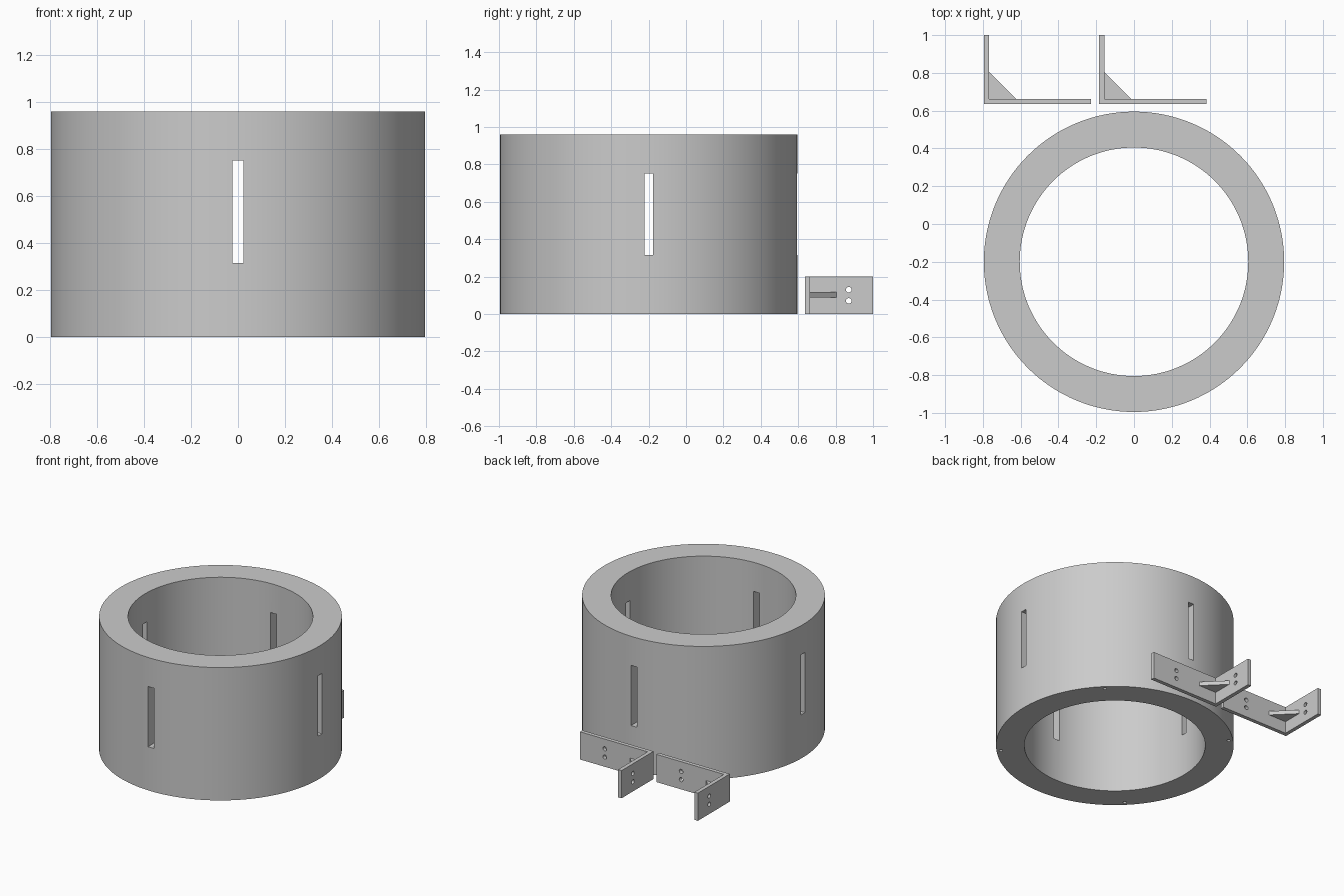
import bpy, math
from mathutils import Matrix

if "Cube" in bpy.data.objects:
    bpy.data.objects.remove(bpy.data.objects["Cube"])

grey = bpy.data.materials.new("plain grey")
grey.diffuse_color = (0.6, 0.6, 0.6, 1)
grey.use_nodes = True
grey.node_tree.nodes["Principled BSDF"].inputs["Base Color"].default_value = grey.diffuse_color

RING_Y, OUTER, INNER, HEIGHT = -0.2, 0.795, 0.605, 0.96


def box(name, lo, hi):
    c = [(a + b) / 2 for a, b in zip(lo, hi)]
    bpy.ops.mesh.primitive_cube_add(size=1, location=c)
    o = bpy.context.object
    o.name = name
    o.data.transform(Matrix.Diagonal([b - a for a, b in zip(lo, hi)] + [1]))
    return o


def rod(name, r, depth, loc, rot=(0, 0, 0), sides=24):
    bpy.ops.mesh.primitive_cylinder_add(vertices=sides, radius=r, depth=depth,
                                        location=loc, rotation=rot)
    o = bpy.context.object
    o.name = name
    return o


def prism(name, outline, z0, z1):
    n = len(outline)
    verts = [(x, y, z) for z in (z0, z1) for x, y in outline]
    faces = [tuple(reversed(range(n))), tuple(range(n, 2 * n))]
    faces += [(i, (i + 1) % n, n + (i + 1) % n, n + i) for i in range(n)]
    me = bpy.data.meshes.new(name)
    me.from_pydata(verts, [], faces)
    o = bpy.data.objects.new(name, me)
    bpy.context.collection.objects.link(o)
    return o


def cut(target, cutters):
    # Apply each boolean cut, then remove the cutter
    for c in cutters:
        m = target.modifiers.new("cut", 'BOOLEAN')
        m.operation, m.solver, m.object = 'DIFFERENCE', 'EXACT', c
        bpy.context.view_layer.objects.active = target
        bpy.ops.object.modifier_apply(modifier=m.name)
        bpy.data.objects.remove(c)


def finish(o):
    o.data.materials.clear()
    o.data.materials.append(grey)
    bpy.ops.object.select_all(action='DESELECT')
    o.select_set(True)
    bpy.context.view_layer.objects.active = o
    bpy.ops.object.shade_smooth_by_angle(angle=math.radians(30))


# Thick ring
ring = rod("ring", OUTER, HEIGHT, (0, RING_Y, HEIGHT / 2), sides=128)
cutters = [rod("bore", INNER, 2, (0, RING_Y, HEIGHT / 2), sides=128)]

# Two crossing bars make the four upright slots
cutters.append(box("slot_y", (-0.023, RING_Y - 1, 0.315), (0.023, RING_Y + 1, 0.75)))
cutters.append(box("slot_x", (-1, RING_Y - 0.023, 0.315), (1, RING_Y + 0.023, 0.75)))

# Four small blind holes in the underside, between the slots
for k in range(4):
    a = math.radians(45 + 90 * k)
    cutters.append(rod("pin_hole", 0.012, 0.2,
                       (0.765 * math.cos(a), RING_Y + 0.765 * math.sin(a), 0), sides=16))
cut(ring, cutters)
finish(ring)

# Two angle brackets, each with a gusset and two pairs of bolt holes
for i, x in enumerate((-0.795, -0.185)):
    y, t = 0.635, 0.028
    bracket = prism(f"bracket_{i + 1}",
                    [(x, y), (x + 0.568, y), (x + 0.568, y + t), (x + t, y + t),
                     (x + t, 1.0), (x, 1.0)], 0, 0.2)
    holes = []
    for z in (0.07, 0.13):
        holes.append(rod("hole", 0.015, 0.1, (x, 0.87, z), (0, math.pi / 2, 0)))
        holes.append(rod("hole", 0.015, 0.1, (x + 0.37, y, z), (math.pi / 2, 0, 0)))
    cut(bracket, holes)
    finish(bracket)

    gusset = prism(f"gusset_{i + 1}",
                   [(x + t, y + t), (x + 0.17, y + t), (x + t, 0.805)], 0.088, 0.117)
    finish(gusset)
